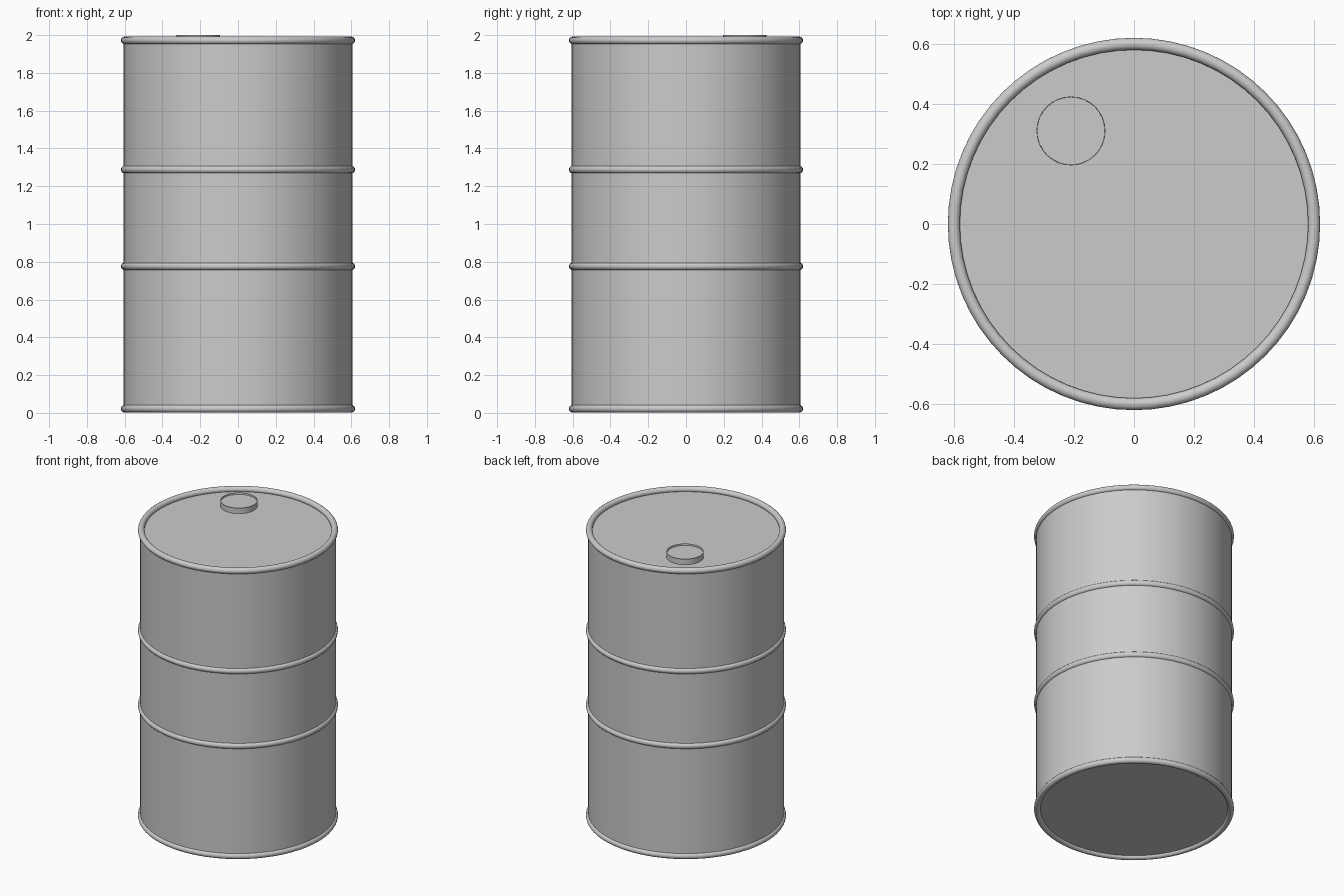
import bpy, bmesh, math
from mathutils import Matrix

if "Cube" in bpy.data.objects:
    bpy.data.objects.remove(bpy.data.objects["Cube"])

grey = bpy.data.materials.new("steel_grey")
grey.diffuse_color = (0.6, 0.6, 0.6, 1)
grey.use_nodes = True
grey.node_tree.nodes["Principled BSDF"].inputs["Base Color"].default_value = grey.diffuse_color


def finish(ob, name):
    ob.name = name
    ob.data.materials.append(grey)
    bpy.ops.object.select_all(action='DESELECT')
    ob.select_set(True)
    bpy.context.view_layer.objects.active = ob
    bpy.ops.object.shade_smooth_by_angle(angle=math.radians(35))


def drum(name, radius, z0, z1, x=0, y=0, sides=48):
    bpy.ops.mesh.primitive_cylinder_add(vertices=sides, radius=radius, depth=z1 - z0,
                                        location=(x, y, (z0 + z1) / 2))
    finish(bpy.context.object, name)


def ring(name, z, major=0.6, minor=0.02):
    bpy.ops.mesh.primitive_torus_add(major_radius=major, minor_radius=minor,
                                     major_segments=64, minor_segments=16,
                                     location=(0, 0, z))
    finish(bpy.context.object, name)


# Main barrel wall with flat lid and base, set just inside the rims
drum("barrel_body", 0.607, 0.02, 1.962, sides=64)

# Rolled rims at both ends and two reinforcing hoops
for name, z in (("bottom_rim", 0.022), ("lower_hoop", 0.776),
                ("upper_hoop", 1.288), ("top_rim", 1.972)):
    ring(name, z)

# Filler cap on the lid, with a thin raised lip round its top
bm = bmesh.new()
res = bmesh.ops.create_cone(bm, cap_ends=True, segments=32, radius1=0.115,
                            radius2=0.115, depth=0.04,
                            matrix=Matrix.Translation((-0.21, 0.31, 1.98)))
top = [f for f in bm.faces if f.normal.z > 0.9]
bmesh.ops.inset_region(bm, faces=top, thickness=0.002)
inner = [f for f in bm.faces if f.normal.z > 0.9 and len(f.verts) > 4]
bmesh.ops.inset_region(bm, faces=inner, thickness=0.0005, depth=-0.012)
mesh = bpy.data.meshes.new("filler_cap")
bm.to_mesh(mesh)
bm.free()
cap = bpy.data.objects.new("filler_cap", mesh)
bpy.context.collection.objects.link(cap)
finish(cap, "filler_cap")
